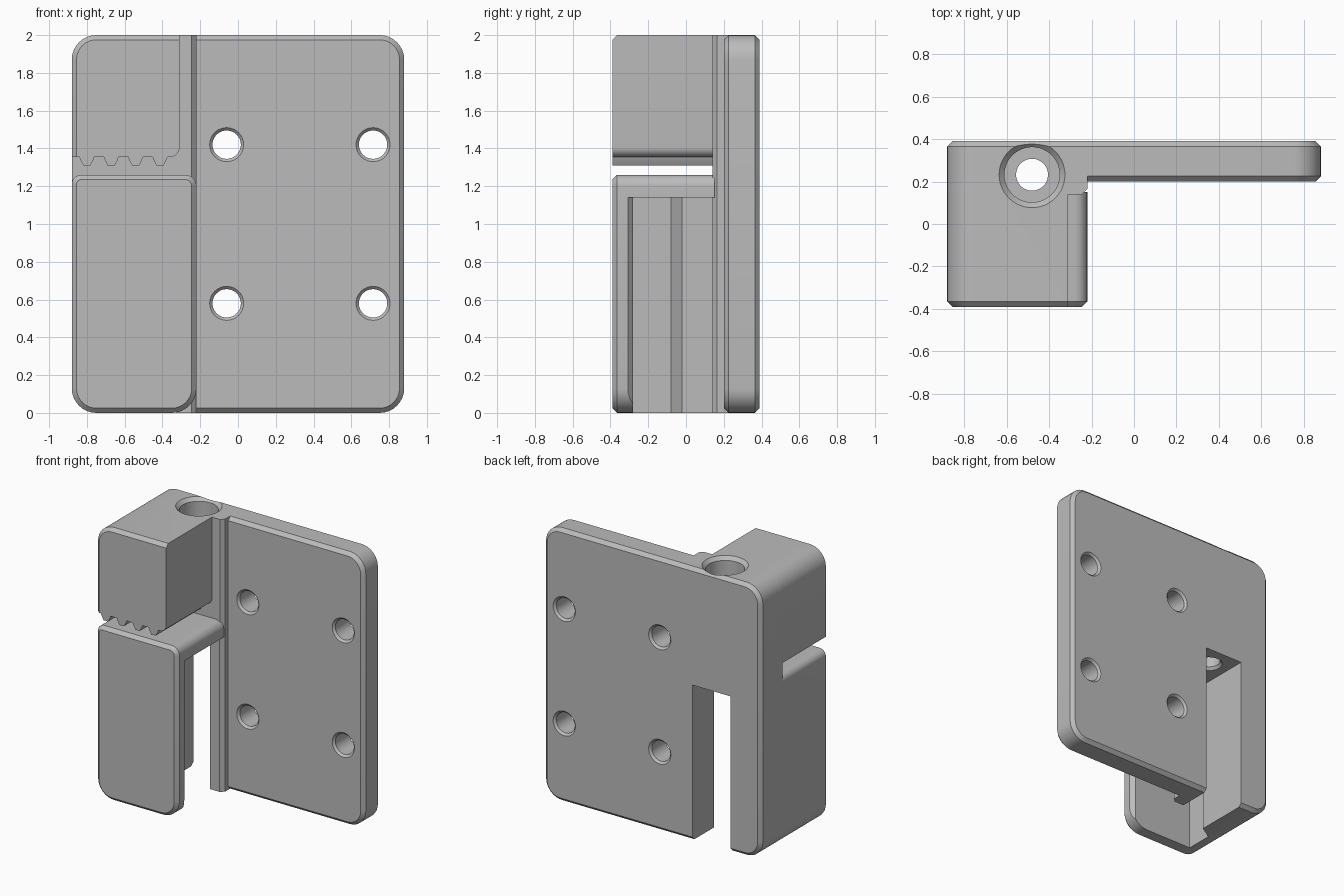
import bpy, bmesh
from math import sin, cos, pi
from mathutils import Vector

cube = bpy.data.objects.get("Cube")
if cube:
    bpy.data.objects.remove(cube, do_unlink=True)

grey = bpy.data.materials.new("satin_grey")
grey.use_nodes = True
tone = (0.5, 0.5, 0.5, 1)
grey.diffuse_color = tone
grey.node_tree.nodes["Principled BSDF"].inputs["Base Color"].default_value = tone


def loft(name, rings):
    """Solid skinned through rings of equal length, capped at both ends."""
    bm = bmesh.new()
    loops = [[bm.verts.new(p) for p in ring] for ring in rings]
    n = len(loops[0])
    for a, b in zip(loops, loops[1:]):
        for i in range(n):
            j = (i + 1) % n
            bm.faces.new((a[i], a[j], b[j], b[i]))
    bm.faces.new(loops[0])
    bm.faces.new(loops[-1])
    bmesh.ops.remove_doubles(bm, verts=bm.verts, dist=1e-5)
    bmesh.ops.recalc_face_normals(bm, faces=bm.faces)
    mesh = bpy.data.meshes.new(name)
    bm.to_mesh(mesh)
    bm.free()
    mesh.materials.append(grey)
    obj = bpy.data.objects.new(name, mesh)
    bpy.context.collection.objects.link(obj)
    return obj


def outline(rect, radii, inset, y):
    """Rounded rectangle in xz; radii: bl, br, tr, tl; inset: l, r, b, t."""
    x0, x1, z0, z1 = rect
    l, r, b, t = inset
    x0, x1, z0, z1 = x0 + l, x1 - r, z0 + b, z1 - t
    corners = [(x0, z0, 1, 1, max(l, b)), (x1, z0, -1, 1, max(r, b)),
               (x1, z1, -1, -1, max(r, t)), (x0, z1, 1, -1, max(l, t))]
    pts = []
    for k, (x, z, sx, sz, cut) in enumerate(corners):
        rad = max(radii[k] - cut, 0)
        for i in range(9):
            a = pi + k * pi / 2 + i * pi / 16
            pts.append(Vector((x + rad * (sx + cos(a)), y, z + rad * (sz + sin(a)))))
    return pts


def slab(name, rect, radii, y0, y1, front, back=(0, 0, 0, 0), c=0.025):
    """Rounded slab with chamfers of size c on the flagged sides."""
    flat = (0, 0, 0, 0)
    rings = []
    if any(front):
        rings.append(outline(rect, radii, [c * f for f in front], y0))
    rings.append(outline(rect, radii, flat, y0 + c if any(front) else y0))
    rings.append(outline(rect, radii, flat, y1 - c if any(back) else y1))
    if any(back):
        rings.append(outline(rect, radii, [c * f for f in back], y1))
    return loft(name, rings)


def drill(name, centre, axis, profile):
    """Turned cutter; profile holds (radius, position along axis)."""
    rings = []
    for rad, h in profile:
        ring = []
        for i in range(48):
            u, v = rad * cos(i * pi / 24), rad * sin(i * pi / 24)
            p = (centre[0] + u, centre[1] + v)
            ring.append((p[0], p[1], h) if axis == "z" else (p[0], h, p[1]))
        rings.append(ring)
    return loft(name, rings)


def combine(body, tools, operation):
    for tool in tools:
        tool.hide_render = True
        mod = body.modifiers.new("join", "BOOLEAN")
        mod.operation = operation
        mod.solver = "EXACT"
        mod.object = tool
        deps = bpy.context.evaluated_depsgraph_get()
        mesh = bpy.data.meshes.new_from_object(body.evaluated_get(deps))
        body.modifiers.clear()
        body.data = mesh
        bpy.data.objects.remove(tool, do_unlink=True)


ALL = (1, 1, 1, 1)
R = 0.13

# Mounting plate
bracket = slab("hinge_bracket", (-0.88, 0.88, 0, 2), (R, R, R, R), 0.2, 0.39, ALL, ALL)

# Raised strip behind the jaw, front housing and upper jaw
parts = [
    slab("back_strip", (-0.88, -0.22, 0, 2), (R, 0, 0, R), 0.14, 0.365, (0, 1, 0, 0)),
    slab("front_housing", (-0.88, -0.22, 0, 1.26), (R, R, 0.06, 0.05), -0.39, 0.15, ALL),
    slab("upper_jaw", (-0.88, -0.31, 1.355, 2), (0, 0.05, 0, R), -0.39, 0.2, (1, 0, 0, 1)),
]

# Teeth under the jaw
for i in range(4):
    x = -0.8 + 0.129 * i
    tooth = [(-0.045, 1.37), (-0.032, 1.335), (-0.018, 1.31),
             (0.018, 1.31), (0.032, 1.335), (0.045, 1.37)]
    parts.append(loft("jaw_tooth", [[(x + dx, y, z) for dx, z in tooth]
                                    for y in (-0.39, 0.15)]))
combine(bracket, parts, "UNION")

# Pocket open at the bottom, right and back
pocket = [(-0.635, 0.5), (-0.635, -0.02), (-0.735, -0.08), (-0.735, -0.28),
          (-0.25, -0.28), (-0.218, -0.31), (-0.1, -0.31), (-0.1, 0.165),
          (-0.222, 0.165), (-0.247, 0.141), (-0.325, 0.141), (-0.325, 0.5)]
cutters = [loft("pocket_cutter", [[(x, y, z) for x, y in pocket] for z in (-0.1, 1.14)])]

# Counterbored bolt hole from the top
cutters.append(drill("bolt_cutter", (-0.48, 0.232), "z",
                     [(0.1, 1.13), (0.075, 1.16), (0.075, 1.5), (0.13, 1.5),
                      (0.13, 1.975), (0.165, 2.01)]))

# Four screw holes, chamfered on both faces
for x in (-0.06, 0.715):
    for z in (0.58, 1.42):
        cutters.append(drill("screw_cutter", (x, z), "y",
                             [(0.1, 0.19), (0.075, 0.215), (0.075, 0.375), (0.1, 0.4)]))
combine(bracket, cutters, "DIFFERENCE")

# Single material and smooth curved faces
bracket.data.materials.clear()
bracket.data.materials.append(grey)
for poly in bracket.data.polygons:
    poly.material_index = 0
bpy.ops.object.select_all(action="DESELECT")
bpy.context.view_layer.objects.active = bracket
bracket.select_set(True)
bpy.ops.object.shade_smooth_by_angle(angle=pi / 6)
